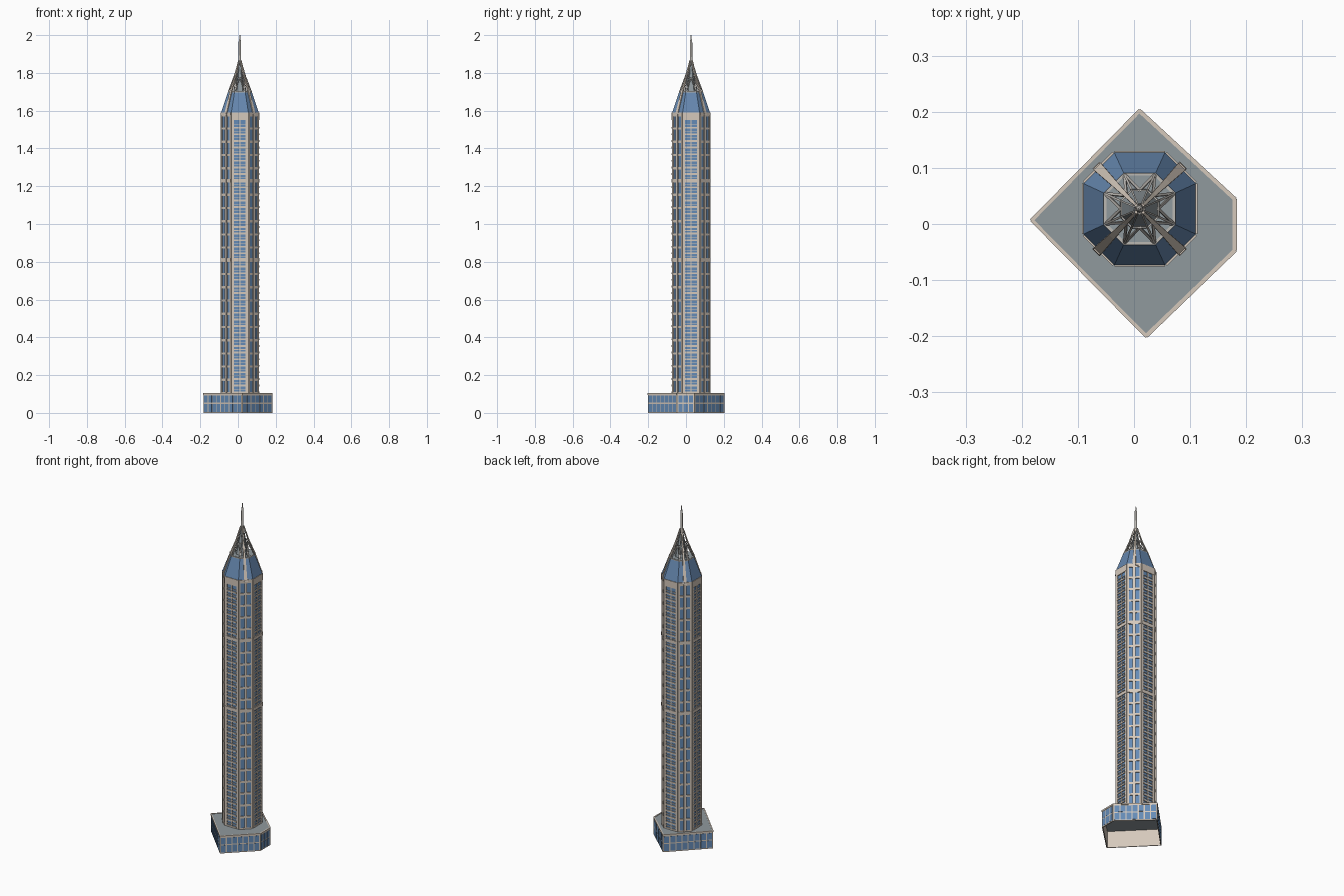
import bpy
import bmesh
import math
from mathutils import Matrix, Vector

default_cube = bpy.data.objects.get("Cube")
if default_cube:
    bpy.data.objects.remove(default_cube, do_unlink=True)


def make_material(name, red, green, blue):
    material = bpy.data.materials.new(name)
    material.use_nodes = True
    colour = (red, green, blue, 1)
    material.diffuse_color = colour
    shader = material.node_tree.nodes["Principled BSDF"]
    shader.inputs["Base Color"].default_value = colour
    shader.inputs["Roughness"].default_value = 0.6
    return material


stone = make_material("warm stone", 0.66, 0.58, 0.50)
glass = make_material("window blue", 0.13, 0.26, 0.47)
roof_blue = make_material("roof blue", 0.13, 0.24, 0.42)
deck_grey = make_material("deck grey", 0.28, 0.32, 0.34)
metal = make_material("pale metal", 0.50, 0.48, 0.45)

CENTRE = Vector((0.01, 0.027, 0))
BASE_TOP, TOWER_TOP, CROWN = 0.105, 1.59, 1.70
FLOOR = 0.07


def finish(name, bm, material, smooth=False):
    bmesh.ops.recalc_face_normals(bm, faces=bm.faces)
    mesh = bpy.data.meshes.new(name)
    bm.to_mesh(mesh)
    bm.free()
    mesh.materials.append(material)
    obj = bpy.data.objects.new(name, mesh)
    bpy.context.collection.objects.link(obj)
    if smooth:
        for face in mesh.polygons:
            face.use_smooth = True
    return obj


def octagon(half, flat, z):
    """Square of the given half width with cut corners, anticlockwise."""
    corner = [(half, -flat), (half, flat)]
    points = []
    for turn in range(4):
        spin = Matrix.Rotation(turn * math.pi / 2, 3, "Z")
        points += [CENTRE + spin @ Vector((x, y, z)) for x, y in corner]
    return points


def loft(bm, rings, cap_bottom=True, cap_top=True):
    loops = [[bm.verts.new(p) for p in ring] for ring in rings]
    for low, high in zip(loops, loops[1:]):
        for i in range(len(low)):
            j = (i + 1) % len(low)
            bm.faces.new((low[i], low[j], high[j], high[i]))
    if cap_bottom:
        bm.faces.new(loops[0][::-1])
    if cap_top:
        bm.faces.new(loops[-1])


def wall_box(bm, a, b, u0, u1, z0, z1, inner, outer):
    """Box lying on the wall from a to b, u measured from its middle."""
    along = (b - a).normalized()
    out = Vector((along.y, -along.x, 0))
    middle = (a + b) / 2 + along * (u0 + u1) / 2 + out * (inner + outer) / 2
    middle.z = (z0 + z1) / 2
    frame = Matrix((along, out, Vector((0, 0, 1)))).transposed().to_4x4()
    size = Matrix.Diagonal((u1 - u0, outer - inner, z1 - z0, 1))
    bmesh.ops.create_cube(bm, size=1, matrix=Matrix.Translation(middle) @ frame @ size)


def bar(bm, a, b, width, depth):
    """Straight beam whose width lies level."""
    axis = (b - a).normalized()
    mid = (a + b) / 2 - CENTRE
    side = axis.cross(Vector((mid.x, mid.y, 0))).normalized()
    frame = Matrix((side, axis.cross(side), axis)).transposed().to_4x4()
    size = Matrix.Diagonal((width, depth, (b - a).length, 1))
    bmesh.ops.create_cube(bm, size=1, matrix=Matrix.Translation((a + b) / 2) @ frame @ size)


# Podium: hollow five-sided wall, windows and roof
outline = [Vector((x, y, 0)) for x, y in
           ((0.01, 0.205), (-0.185, 0.007), (0.022, -0.203), (0.183, -0.048), (0.183, 0.045))]


def podium_ring(scale, z):
    return [Vector((p.x * scale, p.y * scale, z)) for p in outline]


bm = bmesh.new()
loft(bm, [podium_ring(s, z) for s, z in
          ((0.96, 0), (0.993, 0), (0.993, BASE_TOP), (0.96, BASE_TOP), (0.96, 0))], False, False)
bmesh.ops.remove_doubles(bm, verts=bm.verts, dist=0.0001)
finish("podium_wall", bm, stone)

bm = bmesh.new()
loft(bm, [podium_ring(0.965, BASE_TOP - 0.006), podium_ring(0.965, BASE_TOP - 0.002)])
finish("podium_roof", bm, deck_grey)

windows, trim = bmesh.new(), bmesh.new()
ring = podium_ring(0.993, 0)
for a, b in zip(ring, ring[1:] + ring[:1]):
    length = (b - a).length
    count = round(length / 0.034)
    pitch = (length - 0.008) / count
    for i in range(count):
        u = (i - count / 2) * pitch
        for low, high in ((0.006, 0.048), (0.054, 0.092)):
            wall_box(windows, a, b, u + 0.003, u + pitch - 0.003, low, high, -0.001, 0.001)
    wall_box(trim, a, b, -length / 2, length / 2, 0.096, BASE_TOP, -0.002, 0.002)
finish("podium_windows", windows, glass)
finish("podium_cornice", trim, stone)

# Tower: glass core
bm = bmesh.new()
loft(bm, [octagon(0.098, 0.045, BASE_TOP - 0.004), octagon(0.098, 0.045, TOWER_TOP)])
finish("tower_glass", bm, glass)

# Tower: stone piers, floor bands, balcony slabs and corner piers
piers, bands, slabs, buttresses = [bmesh.new() for _ in range(4)]
walls = octagon(0.098, 0.045, 0)
floors = round((TOWER_TOP - BASE_TOP) / FLOOR)
for i, a in enumerate(walls):
    b = walls[(i + 1) % len(walls)]
    half = (b - a).length / 2
    straight = i % 2 == 0
    edge = 0.014 if straight else 0.009
    for u0, u1 in ((-half, edge - half), (half - edge, half)):
        wall_box(piers, a, b, u0, u1, BASE_TOP, TOWER_TOP, -0.001, 0.004)
    if straight:
        wall_box(piers, a, b, -0.003, 0.003, BASE_TOP, TOWER_TOP, -0.001, 0.004)
        wall_box(bands, a, b, -half, half, 1.55, TOWER_TOP, -0.001, 0.005)
        # Two balcony slabs and two thin rails per floor
        for step in range(2 * floors - 1):
            z = BASE_TOP + step * FLOOR / 2
            wall_box(slabs, a, b, edge - half, half - edge, z, z + 0.009, -0.001, 0.005)
            wall_box(slabs, a, b, edge - half, half - edge, z + 0.019, z + 0.022, -0.001, 0.004)
    else:
        wall_box(buttresses, a, b, -0.007, 0.007, BASE_TOP, TOWER_TOP, -0.001, 0.008)
        for step in range(floors + 1):
            z = BASE_TOP + step * FLOOR
            wall_box(bands, a, b, -half, half, z - 0.006, z + 0.006, -0.001, 0.0035)
    # Wide bands dividing the shaft, and the eaves
    for z, tall in ((0.81, 0.009), (1.23, 0.009), (TOWER_TOP - 0.006, 0.006)):
        wall_box(bands, a, b, -half, half, z - tall, z + tall, -0.001, 0.005)
finish("tower_piers", piers, stone)
finish("tower_bands", bands, stone)
finish("balcony_slabs", slabs, stone)
finish("corner_buttresses", buttresses, stone)

# Glazed roof skirt, its ring beam and deck
bm = bmesh.new()
loft(bm, [octagon(0.1, 0.045, TOWER_TOP), octagon(0.063, 0.028, CROWN)])
finish("roof_skirt", bm, roof_blue)

bm = bmesh.new()
loft(bm, [octagon(0.064, 0.0285, CROWN - 0.005), octagon(0.064, 0.0285, CROWN + 0.003)])
finish("crown_ring", bm, metal)

bm = bmesh.new()
loft(bm, [octagon(0.059, 0.026, CROWN), octagon(0.059, 0.026, CROWN + 0.004)])
finish("crown_deck", bm, deck_grey)

# Crown core and open lattice
bm = bmesh.new()
loft(bm, [octagon(0.036, 0.015, CROWN), octagon(0.019, 0.008, 1.78), octagon(0.006, 0.0025, 1.86)])
finish("crown_core", bm, deck_grey)

bm = bmesh.new()
feet = octagon(0.061, 0.027, CROWN)
knees = octagon(0.033, 0.014, 1.775)
heads = octagon(0.007, 0.003, 1.86)
for i in range(len(feet)):
    j = (i + 1) % len(feet)
    peak = (knees[i] + knees[j]) / 2
    bar(bm, feet[i], knees[i], 0.004, 0.004)
    bar(bm, knees[i], heads[i], 0.003, 0.003)
    bar(bm, feet[i], peak, 0.005, 0.003)
    bar(bm, feet[j], peak, 0.005, 0.003)
    bar(bm, knees[i], knees[j], 0.003, 0.003)
finish("crown_lattice", bm, metal)

# Four tapering ribs sweeping up from the corner buttresses
bm = bmesh.new()
profile = ((0.106, TOWER_TOP - 0.01, 0.009), (0.067, CROWN, 0.006),
           (0.034, 1.78, 0.004), (0.007, 1.865, 0.0025))
for turn in range(4):
    spin = Matrix.Rotation(math.pi / 4 + turn * math.pi / 2, 3, "Z")
    sections = []
    for radius, z, half in profile:
        sections.append([CENTRE + spin @ Vector((radius + dx, dy * half, z))
                         for dx, dy in ((-0.005, -1), (0.004, -1), (0.004, 1), (-0.005, 1))])
    loft(bm, sections)
finish("roof_ribs", bm, stone)

# Spire
bm = bmesh.new()
spire = []
for radius, z in ((0.010, 1.84), (0.007, 1.87), (0.006, 1.97), (0.003, 1.978), (0.002, 2)):
    spire.append([CENTRE + Vector((radius * math.cos(k * math.pi / 6),
                                   radius * math.sin(k * math.pi / 6), z)) for k in range(12)])
loft(bm, spire)
finish("spire", bm, metal, smooth=True)
